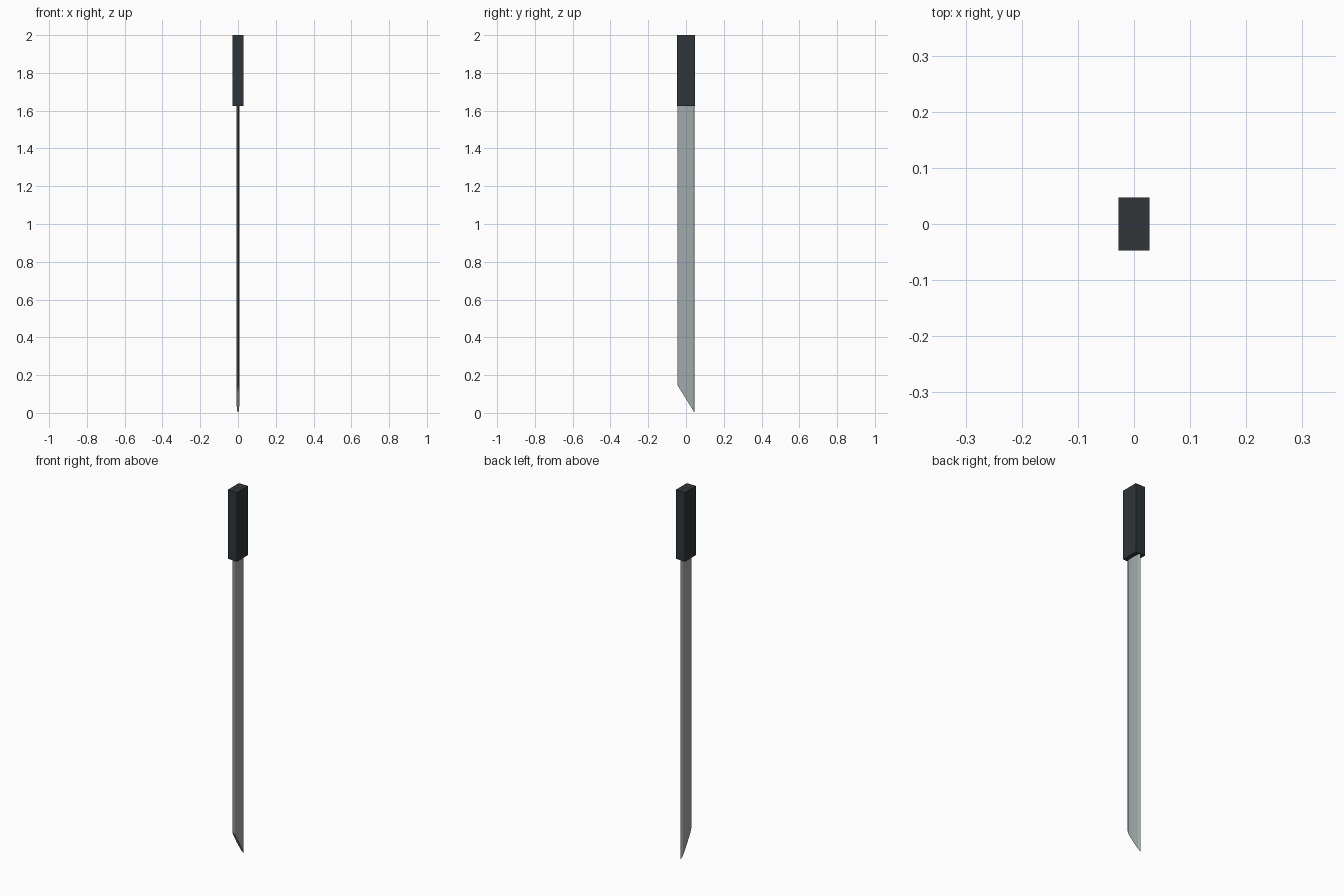
import bpy, bmesh

if "Cube" in bpy.data.objects:
    bpy.data.objects.remove(bpy.data.objects["Cube"])


def material(name, rgb):
    m = bpy.data.materials.new(name)
    m.diffuse_color = (*rgb, 1)
    m.use_nodes = True
    m.node_tree.nodes["Principled BSDF"].inputs["Base Color"].default_value = m.diffuse_color
    return m


def add_object(name, bm, mat):
    bmesh.ops.recalc_face_normals(bm, faces=bm.faces)
    mesh = bpy.data.meshes.new(name)
    bm.to_mesh(mesh)
    bm.free()
    mesh.materials.append(mat)
    ob = bpy.data.objects.new(name, mesh)
    bpy.context.collection.objects.link(ob)
    return ob


GRIP_Z, TOP_Z, HALF_Y = 1.625, 2.0, 0.047

# Grip: plain rectangular block
bm = bmesh.new()
bmesh.ops.create_cube(bm, size=1)
for v in bm.verts:
    v.co.x *= 0.056
    v.co.y *= 2 * HALF_Y
    v.co.z = (GRIP_Z + TOP_Z) / 2 + v.co.z * (TOP_Z - GRIP_Z)
add_object("grip", bm, material("dark_grip", (0.03, 0.036, 0.04)))

# Blade: thin lens section, with the lower end cut on a slant
half = [(0.0, -0.046), (0.006, -0.036), (0.008, 0.0), (0.006, 0.036), (0.0, 0.046)]
section = half + [(-x, y) for x, y in half[-2:0:-1]]
bm = bmesh.new()
upper = [bm.verts.new((x, y, GRIP_Z + 0.02)) for x, y in section]
lower = [bm.verts.new((x, y, 0.148 * (0.046 - y) / 0.092)) for x, y in section]
bm.faces.new(upper)
bm.faces.new(lower[::-1])
n = len(section)
for i in range(n):
    j = (i + 1) % n
    bm.faces.new((lower[i], lower[j], upper[j], upper[i]))
add_object("blade", bm, material("steel", (0.36, 0.40, 0.41)))
